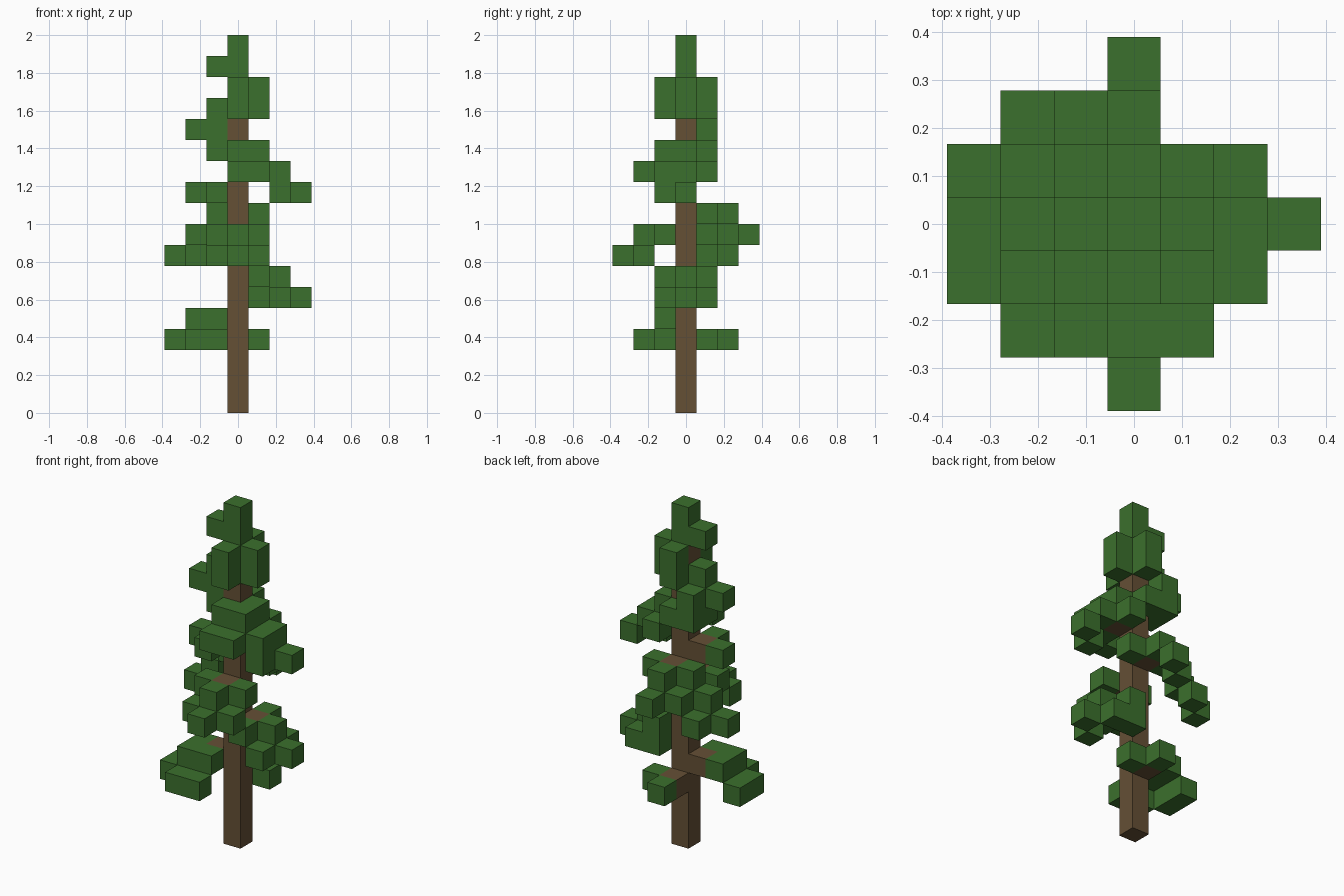
import bpy, bmesh
from mathutils import Vector

if "Cube" in bpy.data.objects:
    bpy.data.objects.remove(bpy.data.objects["Cube"], do_unlink=True)

UNIT = 2 / 18
EAST, WEST, NORTH, SOUTH = (1, 0), (-1, 0), (0, 1), (0, -1)
FAN = [(1, -1), (1, 1), (2, 0)]
TIPS = [(2, -1), (2, 1), (3, 0)]


def flat_material(name, colour):
    mat = bpy.data.materials.new(name)
    mat.use_nodes = True
    mat.diffuse_color = colour
    shader = next(n for n in mat.node_tree.nodes if n.type == 'BSDF_PRINCIPLED')
    shader.inputs["Base Color"].default_value = colour
    shader.inputs["Roughness"].default_value = 0.9
    return mat


bark = flat_material("bark_brown", (0.13, 0.08, 0.036, 1))
leaf = flat_material("leaf_green", (0.044, 0.162, 0.026, 1))

parts = {}
occupied = set()


def add_cells(name, cells):
    """Claim the free grid cells for a part."""
    free = {c for c in cells if c not in occupied}
    occupied.update(free)
    parts.setdefault(name, set()).update(free)


def grow(name, heading, layers):
    """Place leaf cells, given as (outward, sideways) offsets for each level."""
    ox, oy = heading
    for level, offsets in layers.items():
        add_cells(name, [(ox * a - oy * b, oy * a + ox * b, level)
                         for a, b in offsets])


def build(name, cells, mat):
    """Make a blocky mesh from the exposed sides of the cells."""
    bm = bmesh.new()
    for cell in sorted(cells):
        for axis in range(3):
            for sign in (-1, 1):
                normal = Vector([sign * (i == axis) for i in range(3)])
                beside = tuple(int(c + n) for c, n in zip(cell, normal))
                if beside in occupied:
                    continue
                u = Vector([i == (axis + 1) % 3 for i in range(3)]) / 2
                v = normal.cross(u)
                mid = Vector(cell) + Vector((0, 0, 0.5)) + normal / 2
                corners = (mid - u - v, mid + u - v, mid + u + v, mid - u + v)
                bm.faces.new([bm.verts.new(p * UNIT) for p in corners])
    bmesh.ops.remove_doubles(bm, verts=bm.verts, dist=UNIT / 100)
    mesh = bpy.data.meshes.new(name)
    bm.to_mesh(mesh)
    bm.free()
    mesh.materials.append(mat)
    bpy.context.collection.objects.link(bpy.data.objects.new(name, mesh))


# Trunk and the short branch stubs
add_cells("trunk", [(0, 0, k) for k in range(16)])
for (dx, dy), level in ((NORTH, 3), (WEST, 4), (EAST, 6), (SOUTH, 8),
                        (NORTH, 9), (WEST, 10), (EAST, 11)):
    add_cells("trunk", [(dx, dy, level)])

# Lower drooping sprays
grow("low_back_spray", NORTH, {3: [(1, -1), (2, 0)]})
grow("low_right_spray", WEST, {
    4: [(1, 1), (2, 0), (2, 1)],
    3: [(1, 2), (2, 2), (3, 0), (3, 1)]})
grow("low_left_spray", EAST, {6: FAN, 5: TIPS + [(1, 1)]})

# Middle sprays
grow("middle_front_spray", SOUTH, {8: FAN, 7: TIPS})
grow("middle_back_spray", NORTH, {
    9: FAN, 8: [(2, 1), (3, 0), (1, 2)], 7: [(2, 2), (1, 3)]})
grow("middle_right_spray", WEST, {10: [(1, 1), (2, 0)]})

# Upper sprays
grow("upper_left_spray", EAST, {
    11: FAN + [(2, -1)], 10: [(2, -1), (3, 0)]})
grow("upper_front_spray", EAST, {
    12: [(0, -1), (1, -1), (1, 0)], 11: [(0, -2), (1, -2)]})
grow("upper_right_spray", WEST, {
    13: [(1, 0), (2, 0), (1, -1)], 12: [(1, 0), (1, -1), (0, -1)]})

# Crown and tip
ring = [(0, -1), (0, 1), (1, 0)]
grow("crown", EAST, {14: ring + [(-1, 0)], 15: ring})
grow("treetop", EAST, {16: [(0, 0), (-1, 0)], 17: [(0, 0)]})

for part, cells in parts.items():
    build(part, cells, bark if part == "trunk" else leaf)
